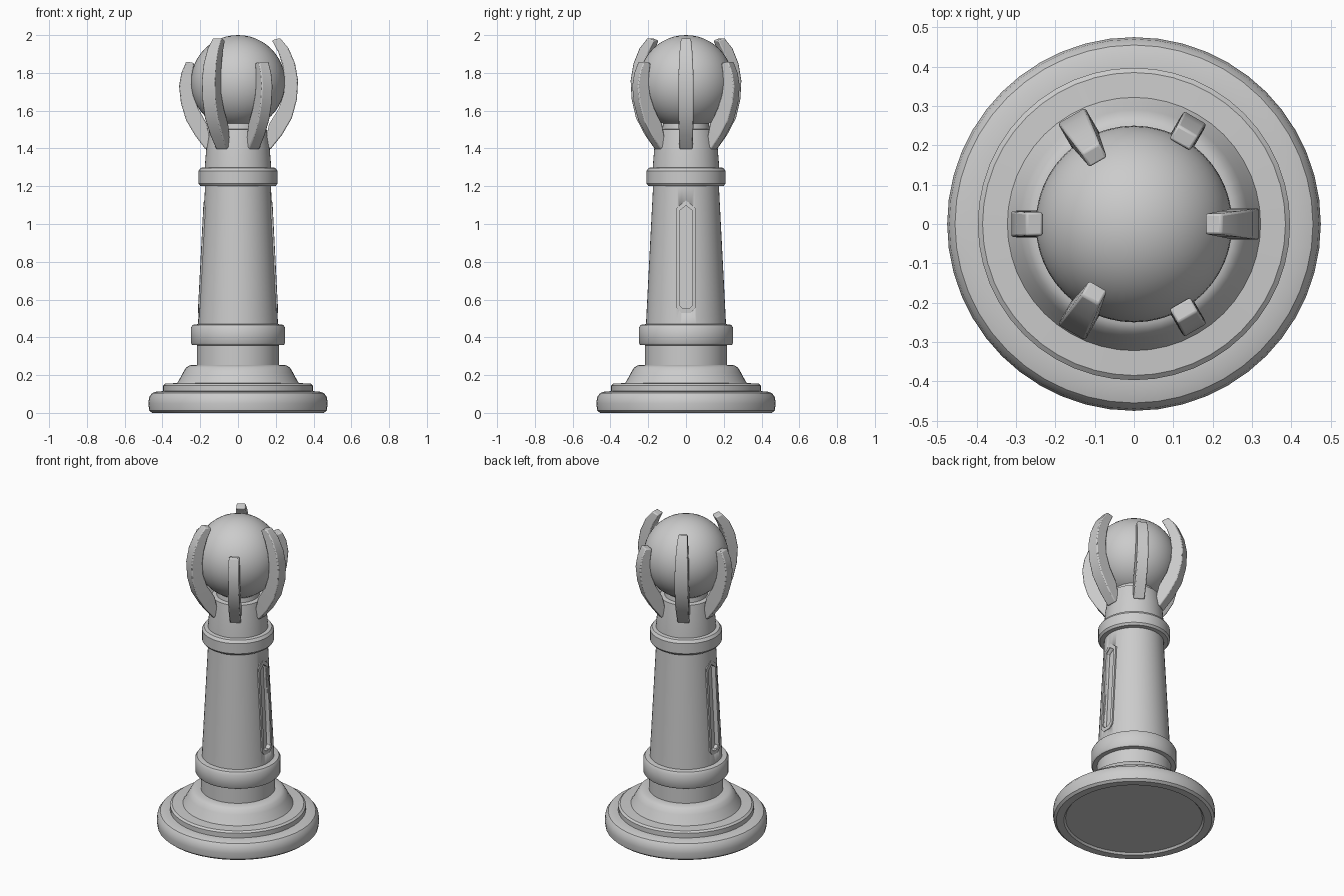
import bpy, bmesh, math
from mathutils import Matrix, Vector

if "Cube" in bpy.data.objects:
    bpy.data.objects.remove(bpy.data.objects["Cube"])

stone = bpy.data.materials.new("grey_stone")
stone.diffuse_color = (0.6, 0.6, 0.6, 1)
stone.use_nodes = True
stone.node_tree.nodes["Principled BSDF"].inputs["Base Color"].default_value = stone.diffuse_color


def finish(bm, name, angle=35):
    """Turn a bmesh into a smooth-by-angle object in the one material."""
    bmesh.ops.recalc_face_normals(bm, faces=bm.faces)
    mesh = bpy.data.meshes.new(name)
    bm.to_mesh(mesh)
    bm.free()
    mesh.materials.append(stone)
    ob = bpy.data.objects.new(name, mesh)
    bpy.context.collection.objects.link(ob)
    bpy.ops.object.select_all(action='DESELECT')
    ob.select_set(True)
    bpy.context.view_layer.objects.active = ob
    bpy.ops.object.shade_smooth_by_angle(angle=math.radians(angle))
    return ob


def lathe(name, profile, sides=48):
    """Revolve (radius, z) points around z and cap both ends."""
    bm = bmesh.new()
    rings = [[bm.verts.new((r * math.cos(math.tau * i / sides),
                            r * math.sin(math.tau * i / sides), z))
              for i in range(sides)] for r, z in profile]
    for a, b in zip(rings, rings[1:]):
        for i in range(sides):
            j = (i + 1) % sides
            bm.faces.new((a[i], a[j], b[j], b[i]))
    bm.faces.new(rings[0])
    bm.faces.new(rings[-1])
    return finish(bm, name)


# Stepped round base with a shallow recess underneath
lathe("base", [(0.40, 0.012), (0.41, 0.0), (0.455, 0.0), (0.47, 0.012),
               (0.475, 0.05), (0.47, 0.085), (0.455, 0.105), (0.43, 0.113),
               (0.397, 0.115), (0.397, 0.145), (0.385, 0.155), (0.322, 0.158),
               (0.31, 0.178), (0.29, 0.215), (0.275, 0.24), (0.255, 0.252),
               (0.217, 0.254)])

# Column stages
lathe("lower_neck", [(0.217, 0.254), (0.217, 0.36)])
lathe("lower_collar", [(0.217, 0.358), (0.243, 0.36), (0.25, 0.37),
                       (0.25, 0.45), (0.24, 0.466), (0.212, 0.47)])
shaft = lathe("shaft", [(0.212, 0.468), (0.174, 1.205)])
lathe("upper_collar", [(0.174, 1.2), (0.2, 1.202), (0.21, 1.215),
                       (0.21, 1.28), (0.198, 1.297), (0.176, 1.3)])
lathe("crown_socket", [(0.176, 1.3), (0.168, 1.40), (0.152, 1.50),
                       (0.125, 1.504), (0.12, 1.54)])

# Round orb
bm = bmesh.new()
bmesh.ops.create_uvsphere(bm, u_segments=40, v_segments=24, radius=0.25,
                          matrix=Matrix.Translation((0, 0, 1.75)))
finish(bm, "orb")


# Pointed slots on both sides of the shaft
def slot_outline(half, low, high):
    return [(-half, low + half * 0.6), (-half * 0.5, low + half * 0.1), (half * 0.5, low + half * 0.1),
            (half, low + half * 0.6), (half, high - half * 0.8), (0, high),
            (-half, high - half * 0.8)]


def shaft_radius(z):
    return 0.212 - (z - 0.468) * 0.0516


def slot_ring(bm, outline, offset, side):
    return [bm.verts.new((side * (shaft_radius(z) + offset), side * y, z))
            for y, z in outline]


def bridge(bm, a, b):
    for i in range(len(a)):
        j = (i + 1) % len(a)
        bm.faces.new((a[i], a[j], b[j], b[i]))


outer = slot_outline(0.05, 0.525, 1.125)
inner = slot_outline(0.034, 0.55, 1.098)
for side, label in ((1, "right"), (-1, "left")):
    # Recess cut into the shaft
    bm = bmesh.new()
    back, front = (slot_ring(bm, inner, d, side) for d in (-0.025, 0.05))
    bridge(bm, back, front)
    bm.faces.new(back)
    bm.faces.new(front)
    cutter = finish(bm, label + "_slot_cutter")
    cutter.hide_render = True
    cutter.hide_set(True)
    cut = shaft.modifiers.new(label + "_slot", 'BOOLEAN')
    cut.operation = 'DIFFERENCE'
    cut.solver = 'EXACT'
    cut.object = cutter
    # Thin raised frame around the recess
    bm = bmesh.new()
    rings = [slot_ring(bm, o, d, side) for o, d in
             ((outer, -0.012), (outer, 0.002), (inner, 0.004), (inner, -0.012))]
    for a, b in zip(rings, rings[1:] + rings[:1]):
        bridge(bm, a, b)
    finish(bm, label + "_slot_frame")


# Curved claws: rows of (inner radius, outer radius, inner z, outer z, width)
TALL = [(0.14, 0.172, 1.42, 1.395, 0.07), (0.165, 0.232, 1.53, 1.47, 0.075),
        (0.215, 0.285, 1.61, 1.56, 0.08), (0.242, 0.312, 1.69, 1.66, 0.08),
        (0.246, 0.318, 1.77, 1.76, 0.08), (0.236, 0.302, 1.84, 1.85, 0.075),
        (0.213, 0.268, 1.91, 1.93, 0.065), (0.18, 0.222, 1.972, 1.985, 0.052)]
SHORT = [(0.14, 0.172, 1.42, 1.395, 0.065), (0.165, 0.228, 1.53, 1.47, 0.068),
         (0.21, 0.275, 1.61, 1.55, 0.068), (0.236, 0.302, 1.68, 1.64, 0.068),
         (0.244, 0.312, 1.74, 1.73, 0.066), (0.241, 0.3, 1.80, 1.80, 0.064),
         (0.232, 0.274, 1.852, 1.86, 0.06)]


def claw(name, rows, degrees):
    bm = bmesh.new()
    rings = []
    for ri, ro, zi, zo, w in rows:
        rings.append([bm.verts.new(p) for p in
                      ((ri, -w / 2, zi), (ro, -w / 2, zo),
                       (ro, w / 2, zo), (ri, w / 2, zi))])
    for a, b in zip(rings, rings[1:]):
        bridge(bm, a, b)
    bm.faces.new(rings[0])
    bm.faces.new(rings[-1])
    bm.transform(Matrix.Rotation(math.radians(degrees), 4, 'Z'))
    ob = finish(bm, name)
    bevel = ob.modifiers.new("soft_edges", 'BEVEL')
    bevel.width = 0.006
    bevel.segments = 2
    bevel.angle_limit = math.radians(40)


for i in range(3):
    claw(f"tall_claw_{i + 1}", TALL, 120 * i)
    claw(f"short_claw_{i + 1}", SHORT, 120 * i + 60)
